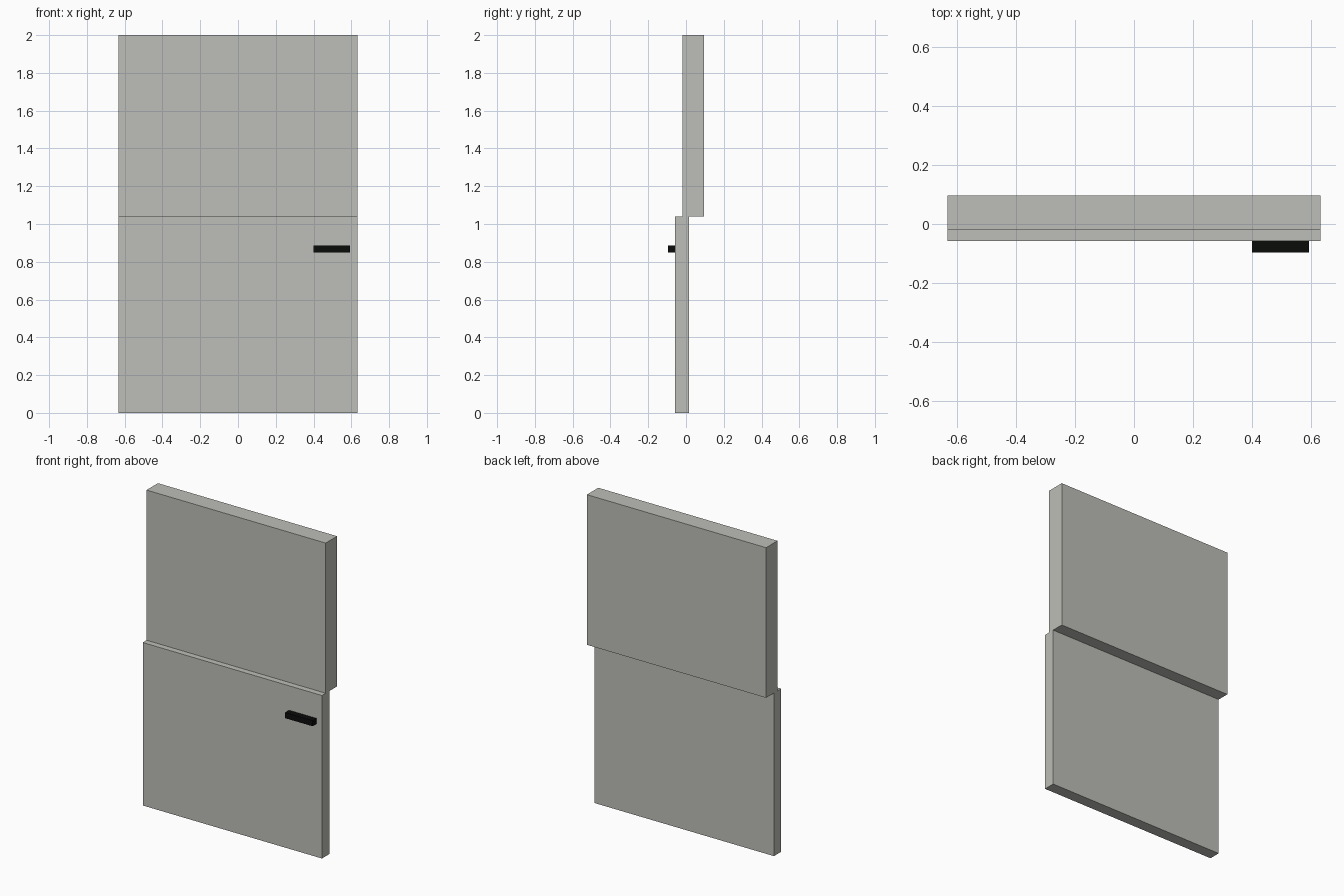
import bpy

if "Cube" in bpy.data.objects:
    bpy.data.objects.remove(bpy.data.objects["Cube"])


def material(name, rgb):
    m = bpy.data.materials.new(name)
    m.diffuse_color = (*rgb, 1.0)
    m.use_nodes = True
    m.node_tree.nodes["Principled BSDF"].inputs["Base Color"].default_value = m.diffuse_color
    return m


def box(name, x, y, z, mat):
    """Box spanning the given (min, max) ranges."""
    spans = (x, y, z)
    bpy.ops.mesh.primitive_cube_add(size=1, location=[(a + b) / 2 for a, b in spans])
    ob = bpy.context.object
    ob.name = name
    ob.scale = [b - a for a, b in spans]
    bpy.ops.object.transform_apply(location=False, rotation=False, scale=True)
    ob.data.materials.append(mat)
    return ob


grey = material("warm grey", (0.515, 0.515, 0.479))
black = material("black", (0.003, 0.0035, 0.003))

HALF_W = 0.633
SPLIT = 1.041

# Lower panel stands forward, thicker upper panel is set back
box("lower_panel", (-HALF_W, HALF_W), (-0.057, 0.017), (0.0, SPLIT), grey)
box("upper_panel", (-HALF_W, HALF_W), (-0.019, 0.096), (SPLIT, 2.0), grey)

# Handle bar on the front of the lower panel
box("handle", (0.40, 0.594), (-0.096, -0.057), (0.849, 0.885), black)
